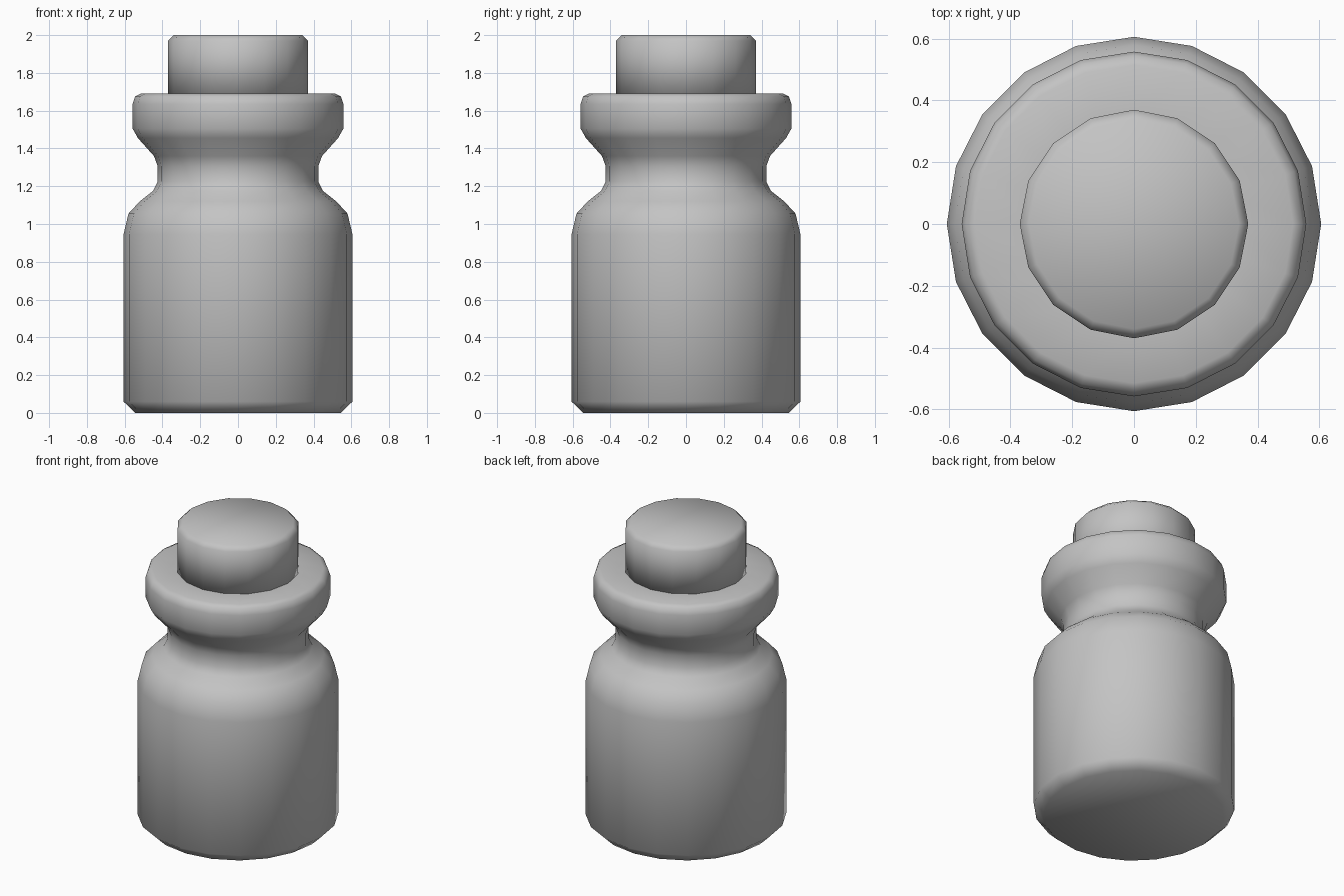
import bpy
import bmesh
from math import cos, sin, tau

cube = bpy.data.objects.get("Cube")
if cube:
    bpy.data.objects.remove(cube, do_unlink=True)

# Single grey material
GREY = (0.55, 0.55, 0.55, 1.0)
grey = bpy.data.materials.new("plain_grey")
grey.use_nodes = True
grey.diffuse_color = GREY
shader = next(n for n in grey.node_tree.nodes if n.type == 'BSDF_PRINCIPLED')
shader.inputs["Base Color"].default_value = GREY
shader.inputs["Roughness"].default_value = 0.6


def lathe(name, profile, sides):
    """Closed, smooth solid of revolution from (radius, height) points, bottom to top."""
    bm = bmesh.new()
    rings = [[bm.verts.new((r * cos(tau * i / sides), r * sin(tau * i / sides), z))
              for i in range(sides)] for r, z in profile]
    for low, high in zip(rings, rings[1:]):
        for i in range(sides):
            j = (i + 1) % sides
            bm.faces.new((low[i], low[j], high[j], high[i]))
    bm.faces.new(rings[0][::-1])
    bm.faces.new(rings[-1])
    for face in bm.faces:
        face.smooth = True
    mesh = bpy.data.meshes.new(name)
    bm.to_mesh(mesh)
    bm.free()
    mesh.materials.append(grey)
    obj = bpy.data.objects.new(name, mesh)
    bpy.context.collection.objects.link(obj)
    return obj


# Jar: chamfered base, straight wall, rounded shoulder, pinched neck, rolled lip
lathe("jar_body", [
    (0.545, 0.0), (0.606, 0.06),
    (0.606, 0.945), (0.58, 1.055), (0.52, 1.12), (0.45, 1.175),
    (0.425, 1.225), (0.425, 1.305), (0.445, 1.36), (0.53, 1.455),
    (0.558, 1.505), (0.558, 1.635), (0.545, 1.675), (0.515, 1.69),
    (0.34, 1.69),
], 20)

# Stopper: short plug with a bevelled top rim, seated in the lip
lathe("stopper", [(0.37, 1.66), (0.37, 1.97), (0.34, 2.0)], 16)
